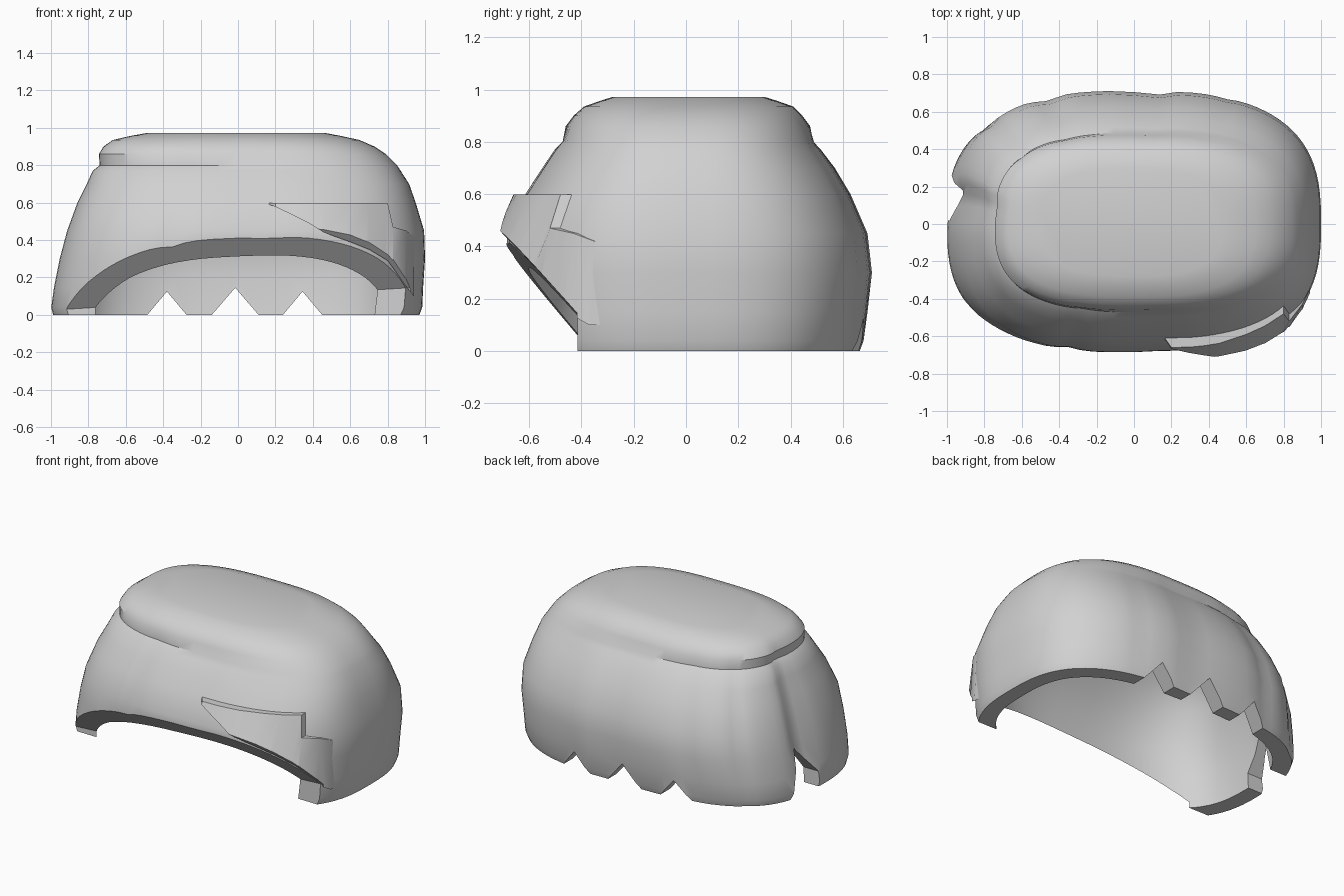
import bpy, bmesh
from math import cos, sin, pi, exp

cube = bpy.data.objects.get("Cube")
if cube:
    bpy.data.objects.remove(cube, do_unlink=True)

grey = bpy.data.materials.new("light grey")
grey.use_nodes = True
grey.diffuse_color = (0.64, 0.64, 0.64, 1)
grey.node_tree.nodes["Principled BSDF"].inputs["Base Color"].default_value = (0.64, 0.64, 0.64, 1)

SEG = 96
POWER = 2.8


def make_object(name, bm):
    bmesh.ops.recalc_face_normals(bm, faces=bm.faces)
    mesh = bpy.data.meshes.new(name)
    bm.to_mesh(mesh)
    bm.free()
    obj = bpy.data.objects.new(name, mesh)
    bpy.context.collection.objects.link(obj)
    mesh.materials.append(grey)
    return obj


def spow(v, p):
    return abs(v) ** p * (1 if v >= 0 else -1)


def relief(angle, z):
    """Vertical furrows between the locks, and a crease under the crown."""
    fade = max(0, 1 - ((z - 0.42) / 0.52) ** 2)
    depth = 0
    for deg, d, width in ((87, .03, .05), (112, .025, .08), (68, .01, .06), (138, .02, .07),
                          (174, .055, .07), (255, .02, .06), (275, .012, .06)):
        depth += fade * d * exp(-((angle - deg * pi / 180) / width) ** 2)
    side = min(1, max(0, .7 - cos(angle) * 1.5))
    return 1 - depth - .04 * side * exp(-((z - .795) / .02) ** 2)


def ring(bm, z, left, right, front, back, carved):
    verts = []
    for i in range(SEG):
        a = 2 * pi * i / SEG
        c, s = spow(cos(a), 2 / POWER), spow(sin(a), 2 / POWER)
        k = relief(a, z) if carved else 1
        verts.append(bm.verts.new((c * k * (right if c > 0 else left),
                                   s * k * (back if s > 0 else front), z)))
    return verts


def bridge(bm, r1, r2):
    for i in range(len(r1)):
        j = (i + 1) % len(r1)
        bm.faces.new((r1[i], r1[j], r2[j], r2[i]))


# Hair shell: rings of (height, left, right, front, back)
OUTER = [(0, .99, .97, .67, .665), (.04, 1.0, .985, .68, .68), (.15, .985, .99, .69, .695),
         (.3, .955, 1.0, .69, .712), (.45, .915, .995, .685, .695), (.6, .86, .95, .615, .63),
         (.7, .81, .915, .55, .57), (.77, .785, .87, .505, .52), (.8, .77, .85, .485, .502),
         (.86, .745, .79, .46, .475), (.9, .72, .73, .43, .445), (.935, .67, .65, .39, .41),
         (.958, .57, .545, .325, .345), (.972, .49, .47, .28, .3)]
INNER = [(0, .88, .87, .58, .57), (.2, .87, .88, .6, .6), (.4, .82, .88, .6, .6),
         (.6, .75, .83, .51, .52), (.75, .66, .73, .4, .41), (.84, .5, .52, .3, .3)]

bm = bmesh.new()
outer = [ring(bm, *row, True) for row in OUTER]
inner = [ring(bm, *row, False) for row in INNER]
for stack in (outer, inner):
    for lower, upper in zip(stack, stack[1:]):
        bridge(bm, lower, upper)
    bm.faces.new(stack[-1])
bridge(bm, inner[0], outer[0])
shell = make_object("hair_shell", bm)


def loft(name, sections):
    """Solid through a row of matching polygons."""
    bm = bmesh.new()
    loops = [[bm.verts.new(p) for p in sec] for sec in sections]
    for a, b in zip(loops, loops[1:]):
        bridge(bm, a, b)
    bm.faces.new(loops[0])
    bm.faces.new(loops[-1])
    return make_object(name, bm)


# Swept fringe lock: (x, top, bottom, y at top, y at bottom)
LOCK = [(.165, .598, .59, -.61, -.615), (.2, .598, .578, -.66, -.668),
        (.3, .598, .53, -.658, -.69), (.38, .598, .49, -.65, -.703),
        (.46, .598, .44, -.637, -.714), (.6, .598, .39, -.59, -.695),
        (.7, .598, .35, -.545, -.655), (.8, .598, .29, -.48, -.59),
        (.83, .47, .25, -.52, -.56), (.9, .45, .15, -.43, -.46), (.94, .42, .1, -.35, -.37)]
lock = loft("fringe_lock", [[(x, yt + .07, top), (x, yt, top), (x, yb, low), (x, yb + .1, low)]
                            for x, top, low, yt, yb in LOCK])


# Slanted face opening
def face_section(x, y):
    def hem(at_y):
        return -0.372 + 0.046 * x - 1.142 * at_y
    return [(x, y, -.1), (x, y, hem(y)), (x, -1, hem(-1)), (x, -1, -.1)]


face_cutter = loft("face_cutter", [face_section(-1.2, -.385), face_section(1.2, -.42)])

# Three notches in the back hem and a taller one in the right side
notches = []
for x, half, top in ((-.38, .105, .125), (-.015, .125, .145), (.345, .105, .125)):
    slope = half * (top + .05) / top
    tri = [(x - slope, -.05), (x + slope, -.05), (x, top)]
    notches.append(loft("notch_cutter", [[(px, y, pz) for px, pz in tri] for y in (.3, 1)]))
SIDE = [(.02, -.05), (.02, .1), (.18, .3), (.29, -.05)]
notches.append(loft("side_cutter", [[(x, py, pz) for py, pz in SIDE] for x in (-1.2, -.6)]))


def cut(obj, cutter):
    bpy.context.view_layer.objects.active = obj
    mod = obj.modifiers.new("cut", 'BOOLEAN')
    mod.operation = 'DIFFERENCE'
    mod.solver = 'EXACT'
    mod.object = cutter
    bpy.ops.object.modifier_apply(modifier=mod.name)


cut(lock, face_cutter)
for cutter in [face_cutter] + notches:
    cut(shell, cutter)
    bpy.data.objects.remove(cutter, do_unlink=True)

for obj in (shell, lock):
    bpy.ops.object.select_all(action='DESELECT')
    obj.select_set(True)
    bpy.context.view_layer.objects.active = obj
    bpy.ops.object.shade_smooth_by_angle(angle=.6)
